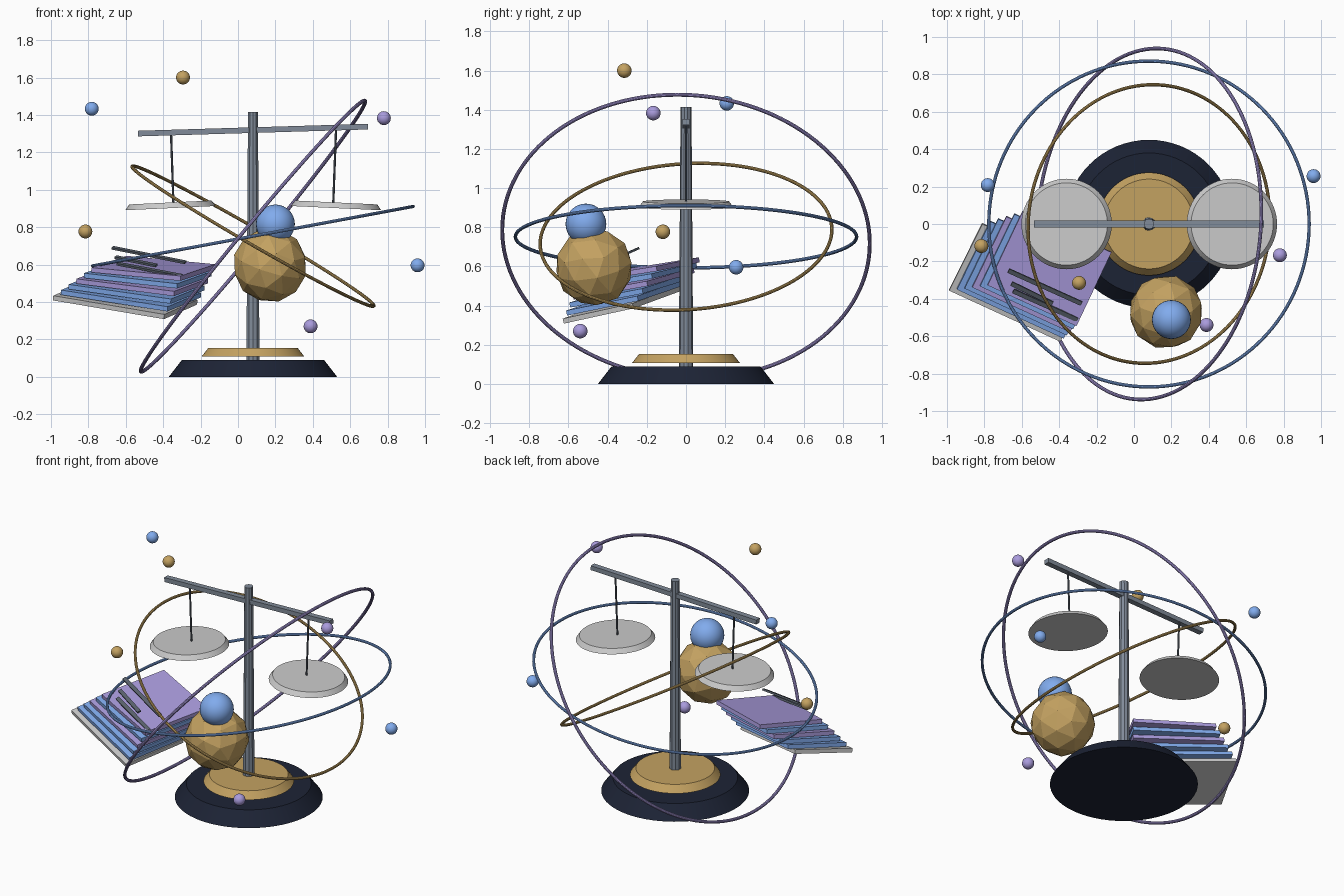
import bpy
from math import radians, pi
from mathutils import Matrix, Vector

if "Cube" in bpy.data.objects:
    bpy.data.objects.remove(bpy.data.objects["Cube"])

CX = 0.08  # axis of the stand


def mat(name, rgb):
    m = bpy.data.materials.new(name)
    m.diffuse_color = (*rgb, 1)
    m.use_nodes = True
    m.node_tree.nodes["Principled BSDF"].inputs["Base Color"].default_value = m.diffuse_color
    return m


NAVY = mat("navy", (0.012, 0.017, 0.036))
GOLD = mat("gold", (0.55, 0.36, 0.12))
BLUE = mat("blue", (0.22, 0.41, 0.85))
LILAC = mat("lilac", (0.40, 0.33, 0.72))
STEEL = mat("steel", (0.22, 0.26, 0.32))
SILVER = mat("silver", (0.75, 0.75, 0.76))
DARK = mat("dark_steel", (0.10, 0.12, 0.15))


def finish(name, material, smooth=True):
    ob = bpy.context.object
    ob.name = name
    ob.data.materials.append(material)
    if smooth:
        bpy.ops.object.shade_smooth_by_angle(angle=radians(30))
    return ob


def cone(name, material, r1, r2, z0, z1, x=CX, n=64, tilt=0):
    bpy.ops.mesh.primitive_cone_add(vertices=n, radius1=r1, radius2=r2, depth=z1 - z0,
                                    location=(x, 0, (z0 + z1) / 2),
                                    rotation=(0, radians(tilt), 0))
    return finish(name, material)


def ball(name, material, loc, r):
    bpy.ops.mesh.primitive_uv_sphere_add(segments=32, ring_count=16, radius=r, location=loc)
    return finish(name, material)


def ring(name, material, r, tube, rx, ry):
    bpy.ops.mesh.primitive_torus_add(major_radius=r, minor_radius=tube, major_segments=128,
                                     minor_segments=10, location=(CX, 0, 0.752),
                                     rotation=(radians(rx), radians(ry), 0))
    return finish(name, material)


def box(name, material, centre, along, across, size):
    """Box with its x axis along one direction and its y axis close to another."""
    x = Vector(along).normalized()
    z = x.cross(Vector(across)).normalized()
    y = z.cross(x)
    bpy.ops.mesh.primitive_cube_add(size=1)
    ob = finish(name, material, False)
    ob.data.transform(Matrix.Diagonal((*size, 1)))
    rot = Matrix((x, y, z)).transposed().to_4x4()
    ob.matrix_world = Matrix.Translation(centre) @ rot
    return ob


def rod(name, a, b, r):
    a, b = Vector(a), Vector(b)
    bpy.ops.mesh.primitive_cylinder_add(vertices=8, radius=r, depth=(b - a).length,
                                        location=(a + b) / 2,
                                        rotation=(b - a).to_track_quat('Z', 'Y').to_euler())
    return finish(name, DARK)


# Stepped foot and pole
cone("base", NAVY, 0.45, 0.38, 0, 0.09)
cone("base_plate", GOLD, 0.275, 0.24, 0.108, 0.153)
cone("pole", STEEL, 0.037, 0.028, 0.07, 1.415, n=10)

# Balance beam, strings and pans
box("beam", STEEL, (CX, 0, 1.319), (1.23, 0, 0.037), (0, 1, 0), (1.23, 0.037, 0.03))
rod("left_string", (-0.358, 0, 1.30), (-0.345, 0, 0.92), 0.006)
rod("right_string", (0.524, 0, 1.32), (0.509, 0, 0.92), 0.006)
cone("left_pan", SILVER, 0.242, 0.22, 0.902, 0.932, x=-0.361, tilt=-2.7)
cone("right_pan", SILVER, 0.242, 0.22, 0.902, 0.932, x=0.524, tilt=2.7)

# Orbit rings
ring("gold_ring", GOLD, 0.746, 0.009, 3.3, 30)
ring("blue_ring", BLUE, 0.871, 0.009, 0, -10.5)
ring("lilac_ring", LILAC, 0.94, 0.010, -3.3, -50.4)

# Faceted globe with the smooth ball on top
bpy.ops.mesh.primitive_ico_sphere_add(subdivisions=2, radius=0.2, location=(0.171, -0.47, 0.597),
                                      rotation=(0.3, 0.2, 0.4))
finish("faceted_globe", GOLD, False)
ball("top_ball", BLUE, (0.2, -0.511, 0.817), 0.104)

# Small floating balls
for i, (m, p) in enumerate([
    (GOLD, (-0.294, -0.315, 1.60)), (LILAC, (0.78, -0.167, 1.383)),
    (BLUE, (-0.782, 0.208, 1.433)), (GOLD, (-0.816, -0.118, 0.777)),
    (BLUE, (0.96, 0.256, 0.596)), (LILAC, (0.388, -0.54, 0.27)),
]):
    ball(f"floating_ball_{i + 1}", m, p, 0.037)

# Fanned stack of slabs, blending from the bottom one to the top one
low = [Vector(v) for v in ((-0.603, -0.312, 0.41), (0.594, -0.273, -0.10), (0.193, 0.348, 0.075))]
high = [Vector(v) for v in ((-0.452, -0.238, 0.58), (0.475, -0.218, -0.045), (0.177, 0.398, 0.064))]
for i, m in enumerate([SILVER, BLUE, BLUE, LILAC, BLUE, LILAC]):
    c, u, v = (a.lerp(b, i / 5) for a, b in zip(low, high))
    box(f"slab_{i + 1}", m, c, u, v, (u.length, v.length, 0.026))

# Thin bars above the stack
for i, (a, b) in enumerate([
    ((-0.671, -0.249, 0.69), (-0.281, -0.425, 0.612)),
    ((-0.655, -0.318, 0.64), (-0.436, -0.425, 0.595)),
    ((-0.645, -0.358, 0.605), (-0.302, -0.512, 0.54)),
]):
    a, b = Vector(a), Vector(b)
    box(f"bar_{i + 1}", DARK, (a + b) / 2, b - a, (0.19, 0.35, 0.15), ((b - a).length, 0.024, 0.012))
